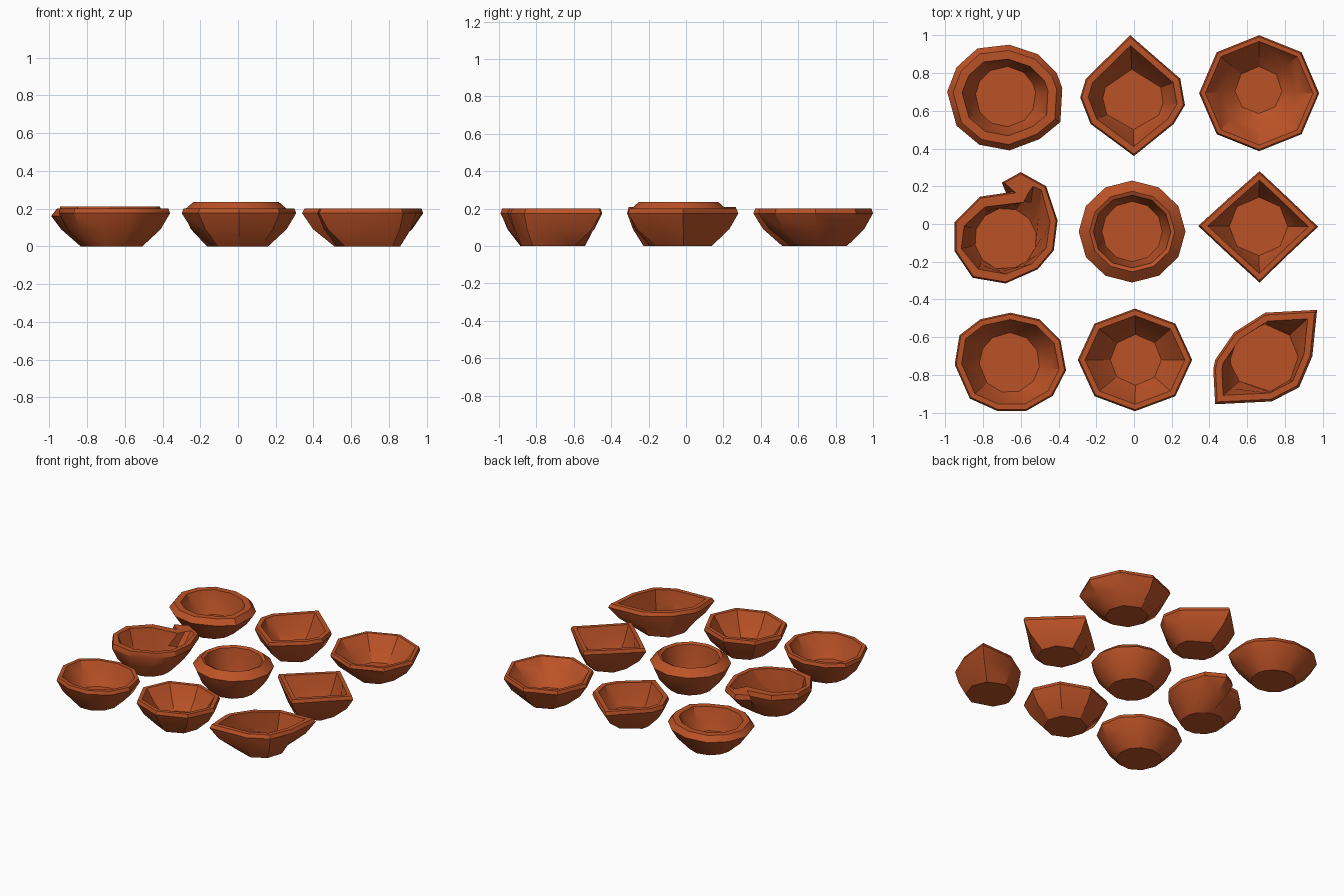
import bpy, bmesh, math
from mathutils import Vector

if "Cube" in bpy.data.objects:
    bpy.data.objects.remove(bpy.data.objects["Cube"])

clay = bpy.data.materials.new("terracotta")
clay.diffuse_color = (0.50, 0.085, 0.02, 1)
clay.use_nodes = True
clay.node_tree.nodes["Principled BSDF"].inputs["Base Color"].default_value = clay.diffuse_color


def oval(cx, cy, rx, ry, n):
    """Regular outline, clockwise from the left."""
    return [(cx - rx * math.cos(math.tau * i / n), cy + ry * math.sin(math.tau * i / n)) for i in range(n)]


def inset(pts, w):
    """Move a clockwise outline inward by w with mitred corners."""
    out, n = [], len(pts)
    for i in range(n):
        p = Vector(pts[i])
        a = (p - Vector(pts[i - 1])).normalized()
        b = (Vector(pts[(i + 1) % n]) - p).normalized()
        na, nb = Vector((a.y, -a.x)), Vector((b.y, -b.x))
        out.append(p + (na + nb) * w / (1 + na.dot(nb)))
    return out


def circle(pts, c, r, even):
    """Round ring matching the outline point by point."""
    start = math.atan2(pts[0][1] - c[1], pts[0][0] - c[0])
    ring = []
    for i, p in enumerate(pts):
        a = start - math.tau * i / len(pts) if even else math.atan2(p[1] - c[1], p[0] - c[0])
        ring.append(Vector((c[0] + r * math.cos(a), c[1] + r * math.sin(a))))
    return ring


def mix(a, b, t):
    return [Vector(p).lerp(Vector(q), t) for p, q in zip(a, b)]


def bowl(name, pts, centre, base=0.155, floor=0.15, rim=0.03, lip=0.008, z_out=0.175, z_top=0.2,
         z_in=None, inner=None, even=False):
    foot = circle(pts, centre, base, even)
    inner = inner or inset(pts, rim)
    bed = circle(pts, centre, floor, even)
    z_in = z_top if z_in is None else z_in
    # Rings run from the foot, over the rim, down to the inner floor
    rings = [(foot, 0), (mix(foot, pts, 0.66), 0.09), (pts, z_out),
             (inset(pts, lip), z_top), (inner, z_in),
             (mix(inner, bed, 0.5), 0.105), (bed, 0.04)]
    bm = bmesh.new()
    loops = [[bm.verts.new((p[0], p[1], z)) for p in ring] for ring, z in rings]
    n = len(pts)
    for lo, hi in zip(loops, loops[1:]):
        for i in range(n):
            j = (i + 1) % n
            bm.faces.new((lo[i], lo[j], hi[j], hi[i]))
    bm.faces.new(loops[0])
    bm.faces.new(loops[-1])
    bmesh.ops.recalc_face_normals(bm, faces=bm.faces)
    mesh = bpy.data.meshes.new(name)
    bm.to_mesh(mesh)
    bm.free()
    mesh.materials.append(clay)
    ob = bpy.data.objects.new(name, mesh)
    bpy.context.collection.objects.link(ob)
    bpy.context.view_layer.objects.active = ob
    ob.select_set(True)
    bpy.ops.object.shade_smooth_by_angle(angle=math.radians(32))
    ob.select_set(False)


# Back row
bowl("thick_rim_bowl",
     [(-.99, .70), (-.94, .83), (-.83, .93), (-.66, .95), (-.51, .90), (-.41, .80),
      (-.38, .72), (-.39, .54), (-.50, .45), (-.66, .39), (-.82, .42), (-.94, .52)],
     (-.68, .675), floor=.16, rim=.075, lip=.03, z_out=.16)
bowl("teardrop_bowl",
     [(-.285, .67), (-.255, .77), (-.02, 1.0), (.245, .77), (.27, .63), (.21, .53), (0, .36), (-.23, .53)],
     (-.005, .66), base=.145, floor=.16, rim=.04)
bowl("back_octagon_bowl", oval(.663, .693, .318, .307, 8), (.66, .71), base=.15, floor=.125, rim=.03)

# Middle row
bowl("pouring_bowl",
     [(-.95, .01), (-.815, .145), (-.645, .17), (-.70, .22), (-.60, .275), (-.465, .20),
      (-.405, .02), (-.425, -.14), (-.51, -.24), (-.68, -.315), (-.855, -.285), (-.95, -.145)],
     (-.68, -.08), base=.15, floor=.165, z_top=.21, even=True,
     inner=[(-.90, -.01), (-.79, .09), (-.585, .115), (-.56, .165), (-.535, .20), (-.49, .18),
            (-.445, .01), (-.465, -.125), (-.54, -.21), (-.68, -.265), (-.825, -.24), (-.915, -.13)])
bowl("raised_rim_bowl", oval(-.01, -.04, .283, .27, 12), (-.01, -.04), floor=.16,
     rim=.075, lip=.055, z_out=.185, z_top=.235, z_in=.225)
bowl("diamond_bowl",
     [(.34, -.01), (.50, .135), (.665, .28), (.82, .135), (.975, -.015), (.82, -.16), (.665, -.31), (.50, -.16)],
     (.66, -.013), base=.15, floor=.155, rim=.035)

# Front row
bowl("front_round_bowl",
     [(-.95, -.745), (-.925, -.59), (-.815, -.505), (-.655, -.47), (-.50, -.505), (-.39, -.615),
      (-.36, -.775), (-.43, -.91), (-.57, -.99), (-.725, -.99), (-.87, -.925)],
     (-.66, -.735), floor=.16, rim=.035, z_top=.2)
bowl("front_octagon_bowl", oval(.005, -.72, .303, .272, 8), (.01, -.72), base=.15, floor=.135, rim=.035)
bowl("leaf_bowl",
     [(.42, -.77), (.43, -.72), (.53, -.575), (.695, -.47), (.97, -.455), (.945, -.70),
      (.875, -.865), (.73, -.94), (.43, -.955)],
     (.69, -.71), base=.17, floor=.18, rim=.045, lip=.012)
